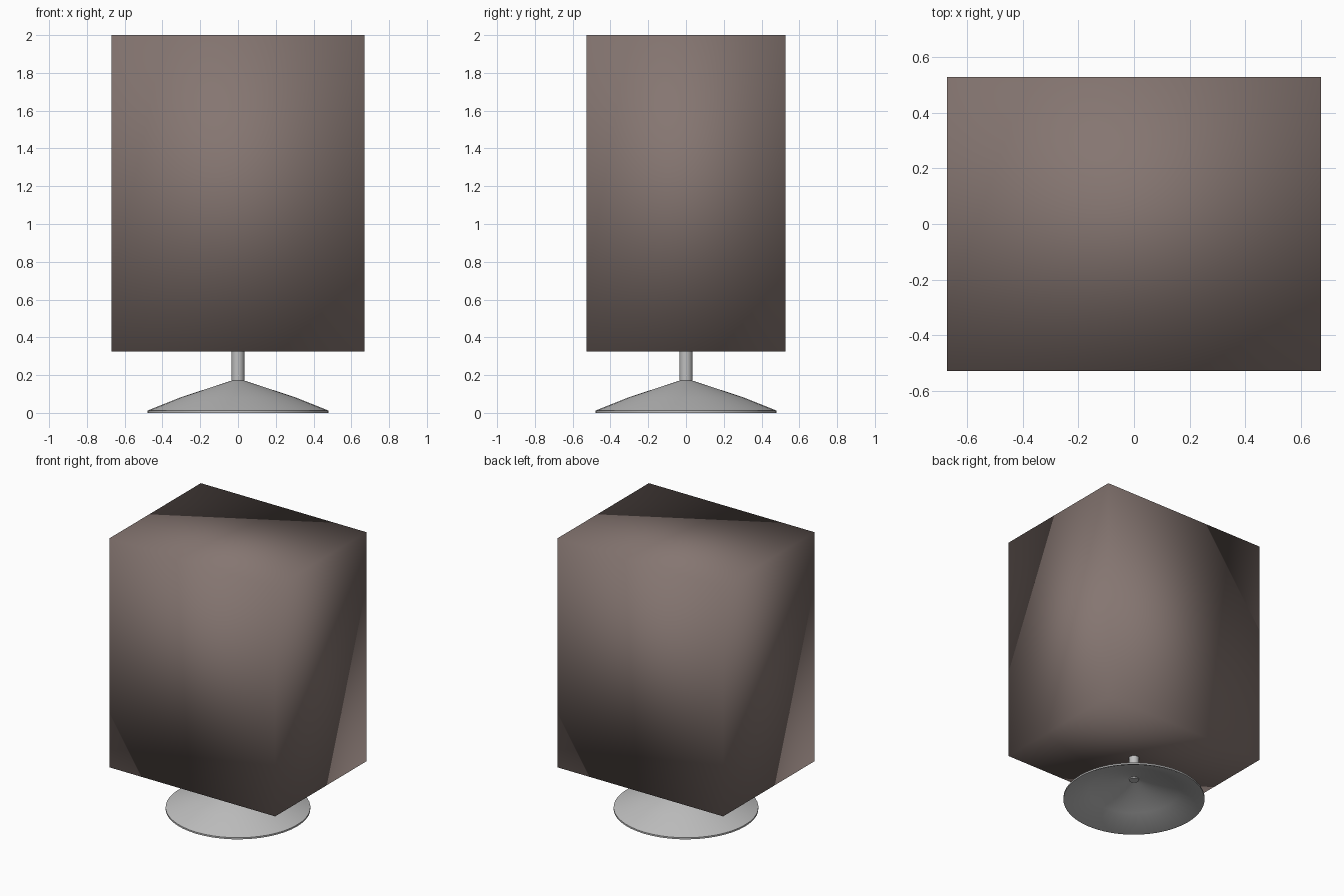
import bpy, bmesh, math
from mathutils import Vector

if "Cube" in bpy.data.objects:
    bpy.data.objects.remove(bpy.data.objects["Cube"])


def material(name, rgb):
    m = bpy.data.materials.new(name)
    m.diffuse_color = (*rgb, 1.0)
    m.use_nodes = True
    m.node_tree.nodes["Principled BSDF"].inputs["Base Color"].default_value = m.diffuse_color
    return m


def make_object(name, bm, mat):
    bmesh.ops.recalc_face_normals(bm, faces=bm.faces)
    mesh = bpy.data.meshes.new(name)
    bm.to_mesh(mesh)
    bm.free()
    mesh.materials.append(mat)
    for p in mesh.polygons:
        p.use_smooth = True
    ob = bpy.data.objects.new(name, mesh)
    bpy.context.collection.objects.link(ob)
    return ob


def lathe(name, profile, mat, angle, steps=48):
    bm = bmesh.new()
    vs = [bm.verts.new((r, 0, z)) for r, z in profile]
    es = [bm.edges.new(p) for p in zip(vs, vs[1:])]
    bmesh.ops.spin(bm, geom=vs + es, cent=(0, 0, 0), axis=(0, 0, 1),
                   angle=math.tau, steps=steps)
    bmesh.ops.remove_doubles(bm, verts=bm.verts, dist=1e-4)
    ob = make_object(name, bm, mat)
    bpy.ops.object.select_all(action='DESELECT')
    ob.select_set(True)
    bpy.context.view_layer.objects.active = ob
    bpy.ops.object.shade_smooth_by_angle(angle=math.radians(angle))
    return ob


brown = material("warm brown", (0.235, 0.180, 0.165))
grey = material("light grey", (0.52, 0.52, 0.52))

# Box body, smooth shaded across its corners
bm = bmesh.new()
bmesh.ops.create_cube(bm, size=1)
bmesh.ops.scale(bm, vec=Vector((1.34, 1.055, 1.675)), verts=bm.verts)
bmesh.ops.translate(bm, vec=Vector((0, 0, 1.1625)), verts=bm.verts)
make_object("box_body", bm, brown)

# Stem
lathe("stem", [(0, 0.15), (0.034, 0.15), (0.034, 0.325), (0, 0.325)], grey, 40)

# Hollow conical foot with a thin rim
lathe("foot", [(0, 0.175), (0.03, 0.172), (0.305, 0.082), (0.48, 0.012), (0.48, 0.0),
               (0.47, 0.0), (0.305, 0.07), (0.03, 0.16), (0, 0.163)], grey, 40)
